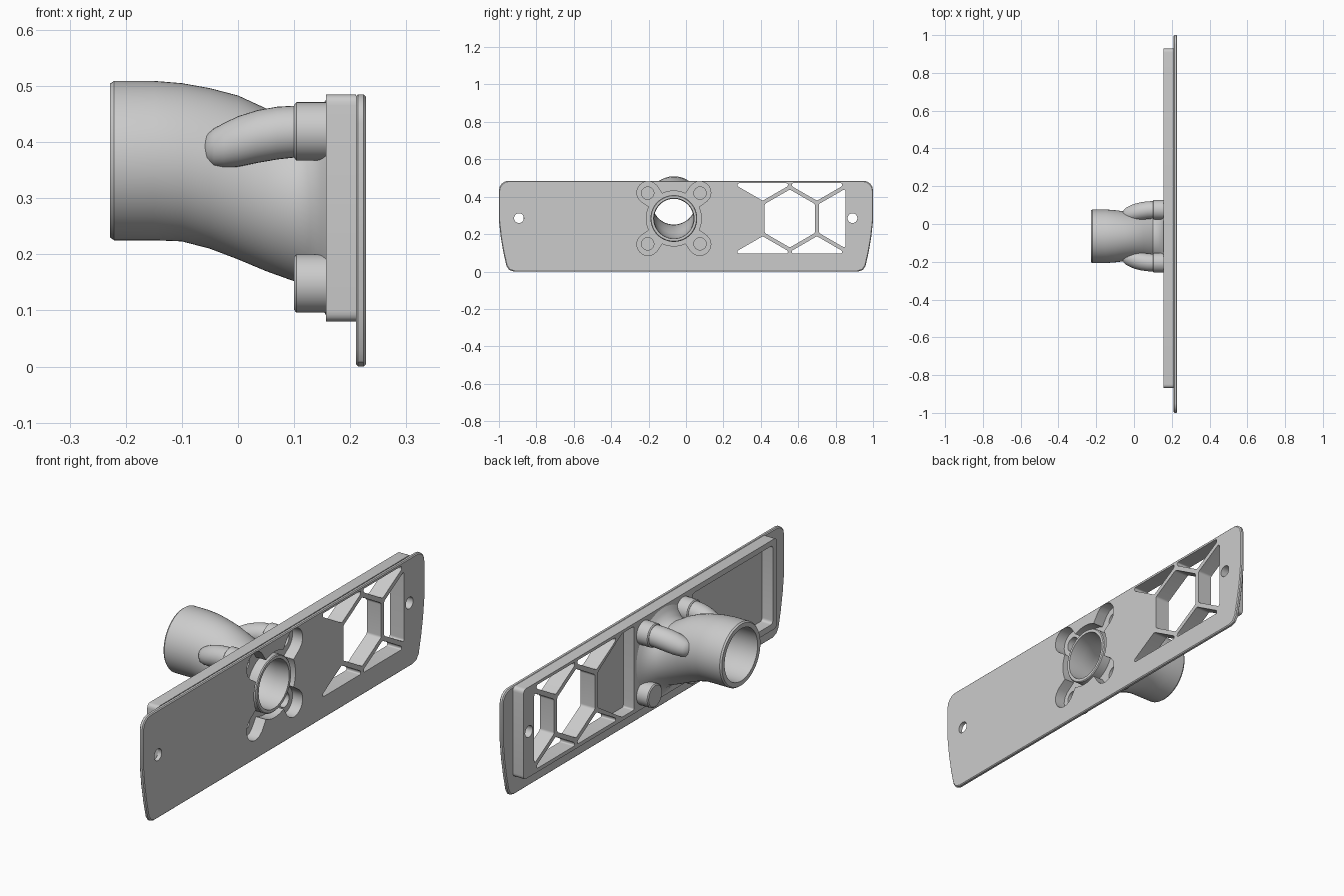
import bpy, bmesh, math
from math import pi, sin, cos, radians

default = bpy.data.objects.get("Cube")
if default:
    bpy.data.objects.remove(default, do_unlink=True)

GREY = (0.6, 0.6, 0.6, 1)
mat = bpy.data.materials.new("light grey")
mat.use_nodes = True
mat.diffuse_color = GREY
mat.node_tree.nodes["Principled BSDF"].inputs["Base Color"].default_value = GREY

CY, CZ = -0.065, 0.2835        # port centre on the plate
FRONT, SEAM, REAR = 0.228, 0.21, 0.157   # plate front, plate back, frame back
CORNERS = [(CY + sy * 0.14, CZ + sz * 0.1355) for sy in (-1, 1) for sz in (-1, 1)]


def skin(name, rings, loop=False):
    """Bridge rings of points; cap both ends unless the rings close on themselves."""
    bm = bmesh.new()
    rings = [[bm.verts.new(p) for p in ring] for ring in rings]
    pairs = list(zip(rings, rings[1:]))
    if loop:
        pairs.append((rings[-1], rings[0]))
    else:
        bm.faces.new(rings[0])
        bm.faces.new(rings[-1])
    n = len(rings[0])
    for a, b in pairs:
        for i in range(n):
            j = (i + 1) % n
            bm.faces.new((a[i], a[j], b[j], b[i]))
    bmesh.ops.recalc_face_normals(bm, faces=bm.faces[:])
    mesh = bpy.data.meshes.new(name)
    bm.to_mesh(mesh)
    bm.free()
    mesh.materials.append(mat)
    ob = bpy.data.objects.new(name, mesh)
    bpy.context.collection.objects.link(ob)
    return ob


def circle(y, z, ry, rz=None, n=40):
    rz = rz or ry
    return [(y + ry * cos(2 * pi * i / n), z + rz * sin(2 * pi * i / n)) for i in range(n)]


def at(x, outline):
    return [(x, y, z) for y, z in outline]


def loft(name, stations, n=48, loop=False):
    """Skin ellipses (x, y, z, y radius, z radius) standing across the x axis."""
    return skin(name, [at(x, circle(y, z, ry, rz, n)) for x, y, z, ry, rz in stations], loop)


def rounded(poly, radius, steps=5):
    """Replace each corner by a short curve that never uses up an edge."""
    out = []
    for i, p in enumerate(poly):
        ends = []
        for q in (poly[i - 1], poly[(i + 1) % len(poly)]):
            t = min(radius / math.dist(p, q), 0.4)
            ends.append([p[k] + t * (q[k] - p[k]) for k in (0, 1)])
        for s in range(steps + 1):
            u = s / steps
            out.append(tuple((1 - u) ** 2 * ends[0][k] + 2 * u * (1 - u) * p[k]
                             + u * u * ends[1][k] for k in (0, 1)))
    return out


def cut(targets, outline, x0, x1):
    cutter = skin("cutter", [at(x0, outline), at(x1, outline)])
    cutter.hide_render = True
    for ob in targets:
        mod = ob.modifiers.new("cut", 'BOOLEAN')
        mod.operation = 'DIFFERENCE'
        mod.solver = 'EXACT'
        mod.object = cutter
        bpy.context.view_layer.objects.active = ob
        bpy.ops.object.modifier_apply(modifier=mod.name)
    bpy.data.objects.remove(cutter, do_unlink=True)


def rect(y0, y1, z0, z1):
    return [(y0, z0), (y1, z0), (y1, z1), (y0, z1)]


def clip(poly, axis, limit, keep):
    """Keep the part of a polygon on one side of an axis-aligned line."""
    out = []
    for p, q in zip(poly, poly[1:] + poly[:1]):
        dp, dq = keep * (p[axis] - limit), keep * (q[axis] - limit)
        if dp >= 0:
            out.append(p)
        if dp * dq < 0:
            t = dp / (dp - dq)
            out.append((p[0] + t * (q[0] - p[0]), p[1] + t * (q[1] - p[1])))
    return out


# Face plate with tapered lower ends and chamfered rims
half = [(0.92, 0), (0.945, 0.008), (0.96, 0.03), (0.976, 0.1), (0.99, 0.18), (1, 0.27),
        (1, 0.435), (0.996, 0.454), (0.985, 0.47), (0.969, 0.481), (0.95, 0.485)]
outline = half + [(-y, z) for y, z in reversed(half)]
CHAMFER, MIDZ = 0.004, 0.2425
small = [(y * (1 - CHAMFER), MIDZ + (z - MIDZ) * (1 - CHAMFER / MIDZ)) for y, z in outline]
plate = skin("face_plate", [at(SEAM, small), at(SEAM + CHAMFER, outline),
                            at(FRONT - CHAMFER, outline), at(FRONT, small)])

# Deep frame behind the plate
block = rounded(rect(-0.868, 0.928, 0.08, 0.485), 0.02)
frame = skin("rear_frame", [at(REAR, block), at(SEAM, block)])

# S-bent duct: flared root, open mouth, hollow bore
outer = [(-0.228, 0.367, 0.137, 0.137), (-0.221, 0.367, 0.142, 0.142),
         (-0.15, 0.367, 0.142, 0.142), (-0.1, 0.364, 0.138, 0.141),
         (-0.05, 0.353, 0.132, 0.143), (0, 0.337, 0.128, 0.146),
         (0.05, 0.315, 0.128, 0.145), (0.1, 0.291, 0.137, 0.139),
         (0.13, CZ, 0.155, 0.155), (0.148, CZ, 0.177, 0.177), (0.16, CZ, 0.198, 0.198),
         (0.162, CZ, 0.125, 0.125), (0.22, CZ, 0.125, 0.125), (0.224, CZ, 0.121, 0.121)]
inner = [(0.224, CZ, 0.108), (0.16, CZ, 0.105), (0.1, 0.292, 0.107), (0.05, 0.315, 0.108),
         (0, 0.337, 0.11), (-0.05, 0.353, 0.112), (-0.1, 0.364, 0.115),
         (-0.15, 0.367, 0.116), (-0.228, 0.367, 0.117)]
duct = loft("duct", [(x, CY, z, a, b) for x, z, a, b in outer]
            + [(x, CY, z, r, r) for x, z, r in inner], n=64, loop=True)

# Screw bosses, hollow from the front
boss_profile = [(0.1, 0.047), (0.104, 0.052), (0.175, 0.052), (0.175, 0.033), (0.112, 0.033)]
for k, (y, z) in enumerate(CORNERS):
    loft(f"screw_boss_{k + 1}", [(x, y, z, r, r) for x, r in boss_profile])

# Fingers that blend the upper bosses into the duct
finger = [(0.105, 0.14, 0.419, 0.046), (0.07, 0.138, 0.416, 0.047), (0.035, 0.133, 0.41, 0.047),
          (0, 0.126, 0.401, 0.045), (-0.025, 0.12, 0.394, 0.04), (-0.043, 0.117, 0.39, 0.034),
          (-0.055, 0.113, 0.389, 0.025), (-0.062, 0.11, 0.388, 0.01)]
for side, label in ((1, "left"), (-1, "right")):
    loft(f"{label}_finger", [(x, CY + side * dy, z, r, r) for x, dy, z, r in finger], n=32)

# Four-lobed recess around the port
D, R = math.hypot(0.14, 0.1355), 0.06
recess = []
for i in range(144):
    a = 2 * pi * i / 144
    d = (a % (pi / 2)) - pi / 4
    rad = 0.147
    if abs(sin(d)) < R / D:
        rad = max(rad, D * cos(d) + math.sqrt(R * R - (D * sin(d)) ** 2))
    recess.append((CY + rad * cos(a), CZ + rad * sin(a)))
cut([plate, frame], recess, 0.178, 0.3)
cut([frame], circle(CY, CZ, 0.115, n=64), 0.1, 0.3)
for y, z in CORNERS:
    cut([frame, duct], circle(y, z, 0.033), 0.113, 0.2)


# Honeycomb openings, clipped by the frame border
def cell(y, z):
    pts = [(y + 0.155 * cos(radians(60 * i + 30)), z + 0.155 * sin(radians(60 * i + 30)))
           for i in range(6)]
    for axis, limit, keep in ((0, 0.852, -1), (1, 0.472, -1), (1, 0.097, 1)):
        pts = clip(pts, axis, limit, keep)
    return rounded(pts, 0.008)


MID, PITCH, ROW = 0.555, 0.29, 0.25
cells = [(MID, CZ), (MID + PITCH, CZ)]
cells += [(MID + s * PITCH / 2, CZ + t * ROW) for s in (-1, 1) for t in (-1, 1)]
for y, z in cells:
    cut([plate, frame], cell(y, z), 0.1, 0.3)

# Blind pockets in the back of the frame
blind = [(0.145, 0.097), (0.23, 0.097), (0.4, 0.205), (0.4, 0.365), (0.23, 0.472), (0.145, 0.472)]
cut([frame], rounded(blind, 0.008), 0.1, 0.3)
cut([frame], rounded(rect(-0.84, -0.272, 0.108, 0.46), 0.015), 0.1, 0.3)

# Mounting holes at both ends
cut([plate], circle(-0.893, 0.285, 0.026), 0.1, 0.3)
cut([plate, frame], circle(0.89, 0.285, 0.026), 0.1, 0.3)

# Smooth the curved surfaces, keep edges crisp
for ob in bpy.context.collection.objects:
    if ob.type == 'MESH' and mat.name in ob.data.materials:
        bpy.ops.object.select_all(action='DESELECT')
        ob.select_set(True)
        bpy.context.view_layer.objects.active = ob
        bpy.ops.object.shade_smooth_by_angle(angle=radians(35))
